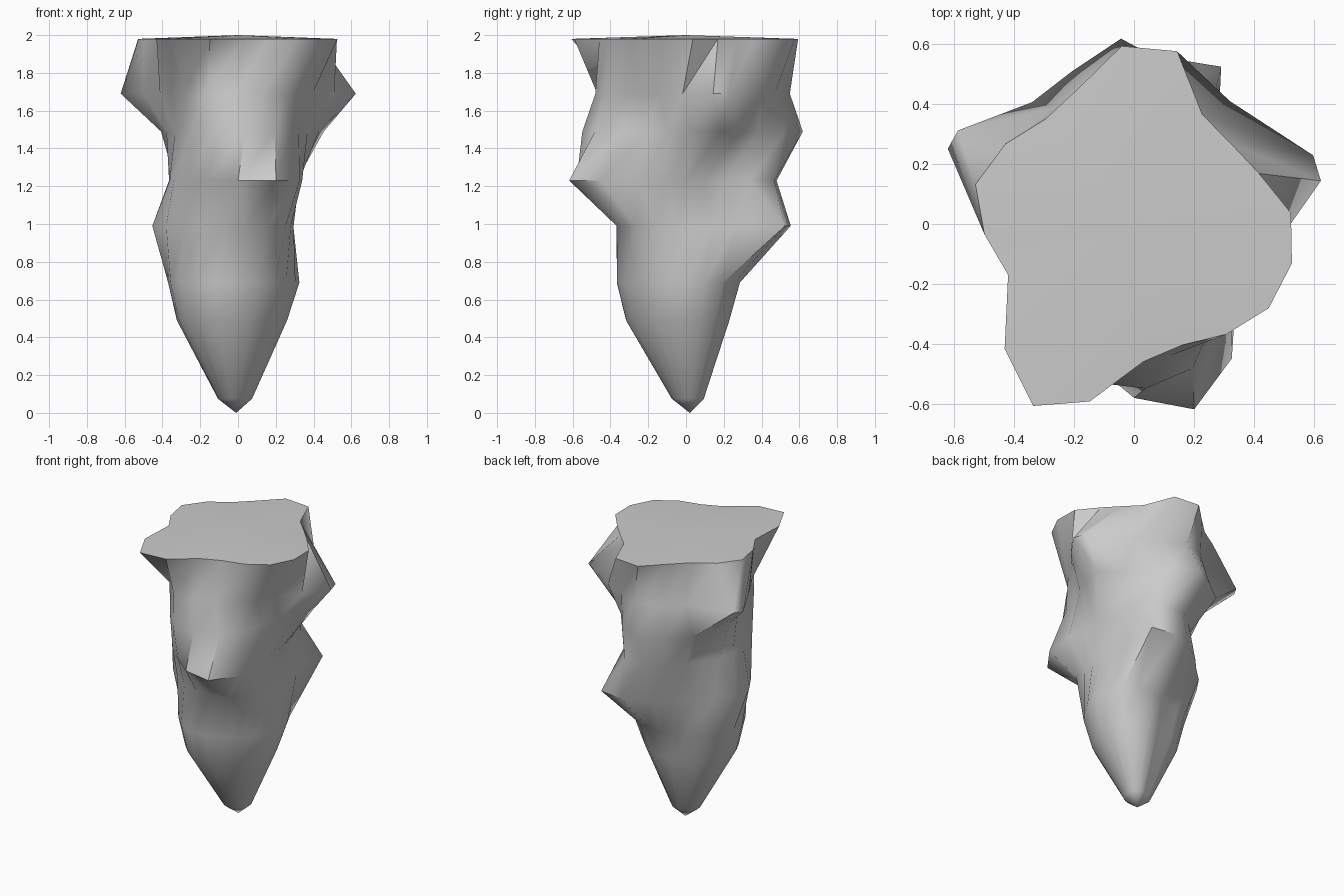
import bpy, bmesh, math

if "Cube" in bpy.data.objects:
    bpy.data.objects.remove(bpy.data.objects["Cube"])

SIDES = 20

# Plain oval of the lower taper, one radius every 36 degrees
OVAL = [.325, .33, .30, .25, .32, .37, .38, .385, .345, .315]

# Lumpy sections: height, angular offset in degrees, 20 radii going counter-clockwise
SECTIONS = [
    (0.99, 7, [.295, .32, .38, .60, .565, .48, .43, .40, .42, .455,
               .457, .42, .39, .38, .37, .37, .375, .37, .32, .30]),
    (1.23, 0, [.31, .31, .34, .42, .49, .48, .41, .36, .345, .35,
               .365, .38, .42, .44, .48, .58, .65, .555, .42, .34]),
    (1.49, 4, [.43, .49, .43, .45, .54, .62, .55, .53, .45, .42,
               .38, .36, .39, .47, .545, .55, .52, .44, .38, .38]),
    (1.69, -2, [.51, .64, .64, .52, .50, .55, .51, .47, .665, .67,
                .50, .43, .43, .455, .50, .48, .455, .44, .42, .42]),
    (1.98, 4, [.525, .45, .42, .43, .594, .595, .49, .458, .505, .545,
               .50, .453, .60, .694, .61, .46, .435, .48, .53, .543]),
]

# Corners pulled sideways along their ring: (height, index) -> degrees
TWIST = {(1.69, 1): -3, (1.69, 2): -13, (1.69, 8): 10, (1.69, 9): -2,
         (1.98, 12): 4, (1.98, 13): 3}

bm = bmesh.new()


def ring(z, offset, radii, scale=1.0, shift=(0, 0)):
    verts = []
    for k, r in enumerate(radii):
        a = math.radians(offset + k * 360 / SIDES + TWIST.get((z, k), 0))
        verts.append(bm.verts.new((r * scale * math.cos(a) + shift[0],
                                   r * scale * math.sin(a) + shift[1], z)))
    return verts


def fan(loop, tip):
    for k in range(SIDES):
        bm.faces.new((loop[k], loop[(k + 1) % SIDES], tip))


# Tapered lower rings, then the lumpy shaft
base = []
for k, r in enumerate(OVAL):
    base += [r, (r + OVAL[(k + 1) % len(OVAL)]) / 2]
rings = [ring(0.075, 0, base, 0.26, (-0.01, 0.02)),
         ring(0.49, 0, base, 0.84, (-0.013, -0.01)),
         ring(0.69, 0, base)]
rings += [ring(*s) for s in SECTIONS]

for low, high in zip(rings, rings[1:]):
    for k in range(SIDES):
        n = (k + 1) % SIDES
        bm.faces.new((low[k], low[n], high[n]))
        bm.faces.new((low[k], high[n], high[k]))

# Pointed foot and flat, slightly peaked top with a crisp rim
fan(rings[0], bm.verts.new((-0.01, 0.02, 0)))
fan(rings[-1], bm.verts.new((0, 0, 2)))
for k in range(SIDES):
    bm.edges.get((rings[-1][k], rings[-1][(k + 1) % SIDES])).smooth = False
bmesh.ops.recalc_face_normals(bm, faces=bm.faces)

mesh = bpy.data.meshes.new("rock_spike")
bm.to_mesh(mesh)
bm.free()
rock = bpy.data.objects.new("rock_spike", mesh)
bpy.context.collection.objects.link(rock)

# Smooth flanks
bpy.context.view_layer.objects.active = rock
rock.select_set(True)
bpy.ops.object.shade_smooth_by_angle(angle=math.radians(60), keep_sharp_edges=True)
